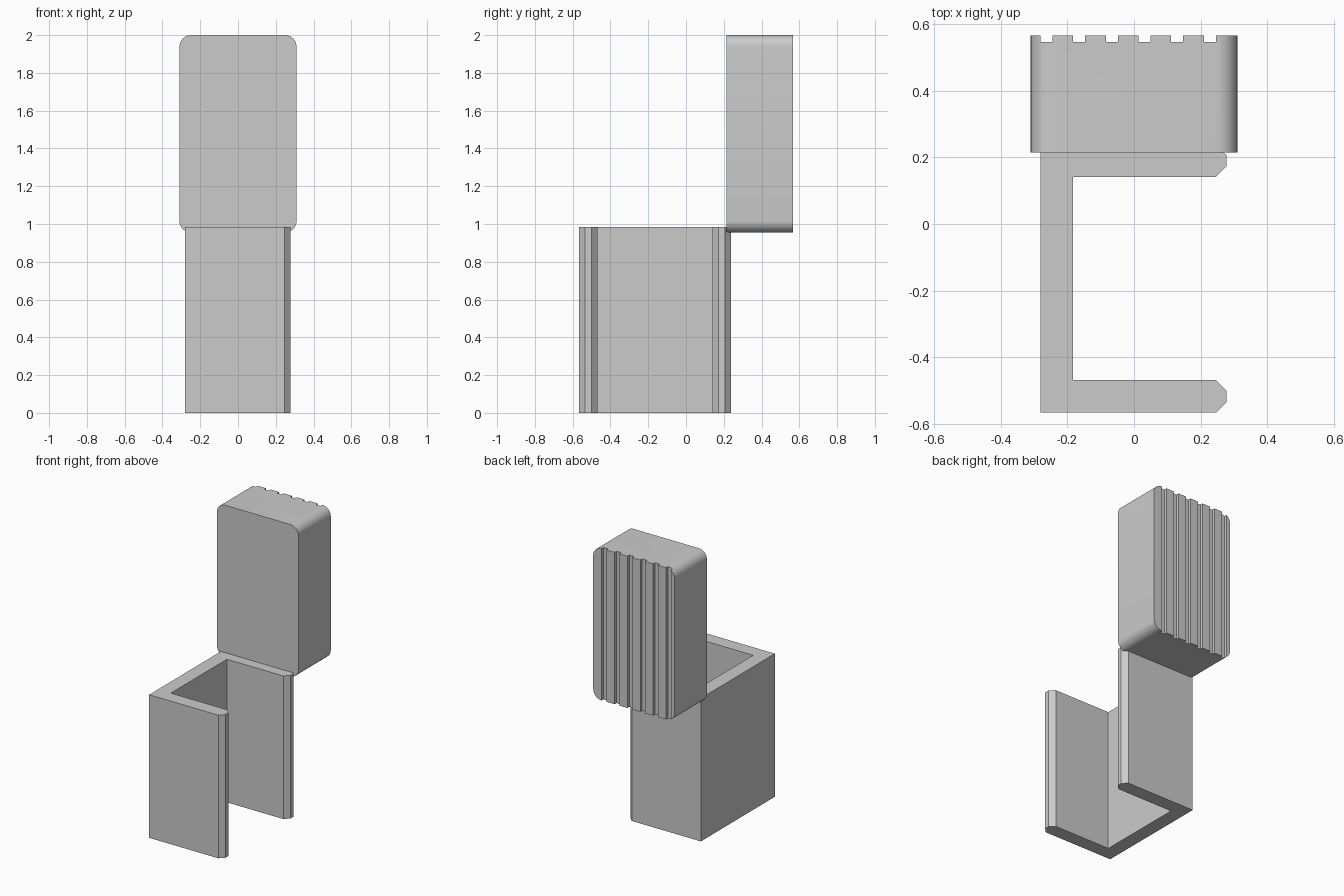
import bpy, bmesh, math
from mathutils import Vector

if "Cube" in bpy.data.objects:
    bpy.data.objects.remove(bpy.data.objects["Cube"])


def make_object(name, bm):
    bmesh.ops.recalc_face_normals(bm, faces=bm.faces)
    mesh = bpy.data.meshes.new(name)
    bm.to_mesh(mesh)
    bm.free()
    obj = bpy.data.objects.new(name, mesh)
    bpy.context.collection.objects.link(obj)
    return obj


def extrude_profile(bm, points, offset):
    face = bm.faces.new([bm.verts.new(p) for p in points])
    new = bmesh.ops.extrude_face_region(bm, geom=[face])["geom"]
    moved = [v for v in new if isinstance(v, bmesh.types.BMVert)]
    bmesh.ops.translate(bm, verts=moved, vec=Vector(offset))


# C-shaped clip with chamfered arm tips
X0, X1, Y0, Y1, T, C = -0.28, 0.278, -0.566, 0.238, 0.097, 0.032
front_arm = [(X0, Y0), (X1 - C, Y0), (X1, Y0 + C), (X1, Y0 + T - C),
             (X1 - C, Y0 + T), (X0 + T, Y0 + T)]
back_arm = [(x, Y0 + Y1 - y) for x, y in reversed(front_arm)]
bm = bmesh.new()
extrude_profile(bm, [(x, y, 0) for x, y in front_arm + back_arm], (0, 0, 0.985))
make_object("clip", bm)

# Grip block with rounded corners seen from the front
W, ZB, ZT, R, N = 0.31, 0.955, 2.0, 0.062, 10
YF, YB = 0.214, 0.566
corners = [(W - R, ZT - R, 0), (R - W, ZT - R, 90),
           (R - W, ZB + R, 180), (W - R, ZB + R, 270)]
outline = []
for cx, cz, start in corners:
    for i in range(N + 1):
        a = math.radians(start + 90 * i / N)
        outline.append((cx + R * math.cos(a), YF, cz + R * math.sin(a)))
bm = bmesh.new()
extrude_profile(bm, outline, (0, YB - YF, 0))
grip = make_object("grip_block", bm)

# Six vertical grooves cut in the back of the grip
bm = bmesh.new()
for i in range(6):
    x = -0.281 + i * 0.0982
    extrude_profile(bm, [(x, 0.546, 0.8), (x + 0.036, 0.546, 0.8),
                         (x + 0.036, 0.65, 0.8), (x, 0.65, 0.8)], (0, 0, 1.4))
cutter = make_object("groove_cutter", bm)
cutter.hide_render = True
mod = grip.modifiers.new("grooves", "BOOLEAN")
mod.operation = "DIFFERENCE"
mod.solver = "EXACT"
mod.object = cutter

bpy.ops.object.select_all(action="DESELECT")
grip.select_set(True)
bpy.context.view_layer.objects.active = grip
bpy.ops.object.modifier_apply(modifier=mod.name)
bpy.data.objects.remove(cutter)
bpy.ops.object.shade_smooth_by_angle(angle=math.radians(30))
